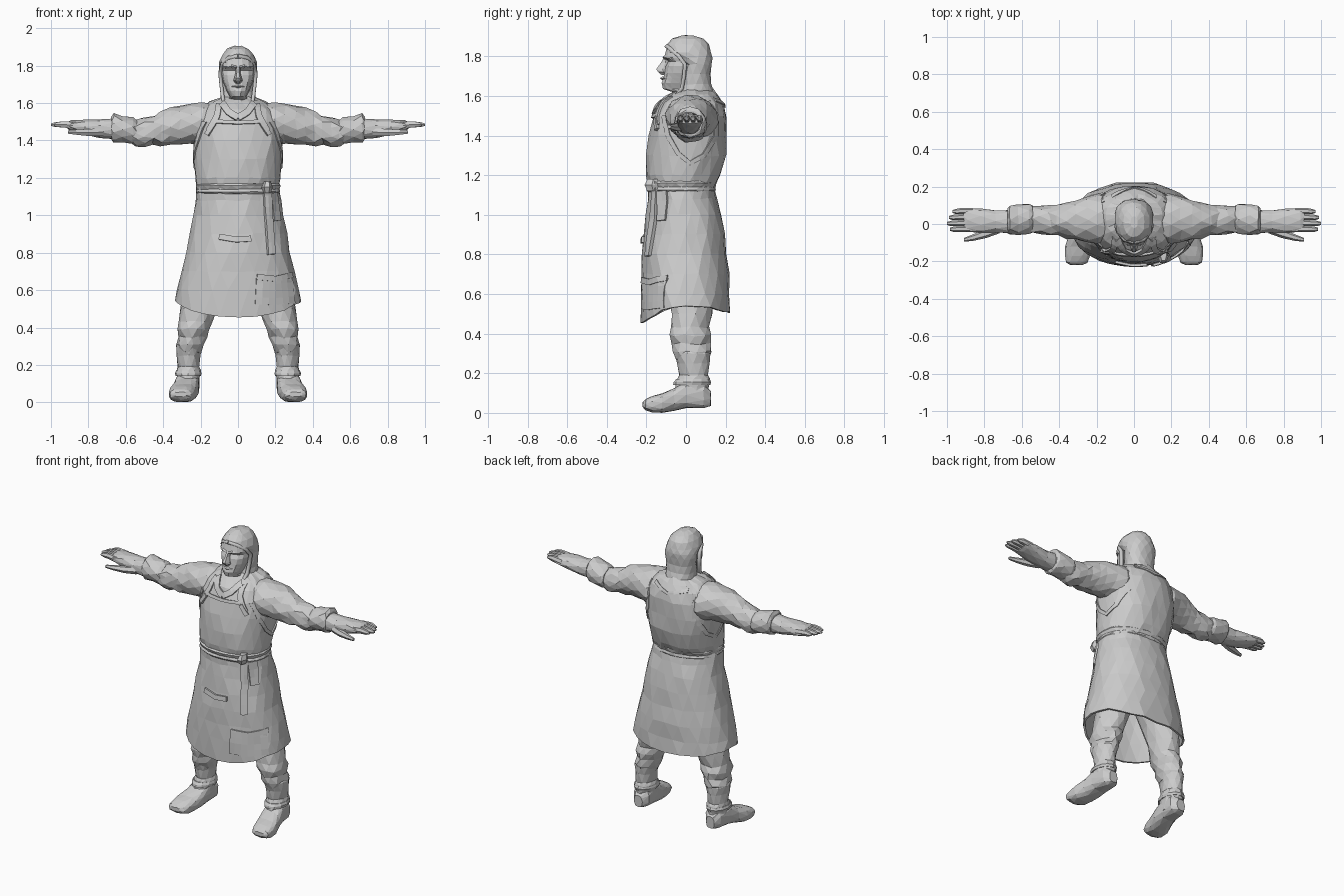
import bpy, bmesh, math, random
from mathutils import Vector
from mathutils.bvhtree import BVHTree

random.seed(4)
if "Cube" in bpy.data.objects:
    bpy.data.objects.remove(bpy.data.objects["Cube"], do_unlink=True)

clay = bpy.data.materials.new("plain_grey")
clay.use_nodes = True
GREY = (0.6, 0.6, 0.6, 1)
clay.diffuse_color = GREY
clay.node_tree.nodes["Principled BSDF"].inputs["Base Color"].default_value = GREY


def finish(name, bm, mirror=False, thickness=0.0, offset=0.0):
    """Turn a bmesh into a flat-shaded object with optional thickness and mirror."""
    bmesh.ops.recalc_face_normals(bm, faces=bm.faces)
    mesh = bpy.data.meshes.new(name)
    bm.to_mesh(mesh)
    bm.free()
    mesh.materials.append(clay)
    obj = bpy.data.objects.new(name, mesh)
    bpy.context.collection.objects.link(obj)
    if thickness:
        solid = obj.modifiers.new("Thickness", "SOLIDIFY")
        solid.thickness, solid.offset = thickness, offset
    if mirror:
        flip = obj.modifiers.new("Mirror", "MIRROR")
        flip.use_mirror_merge = False
    return obj


def place(axis, along, a, b):
    return {"x": (along, a, b), "y": (a, along, b), "z": (a, b, along)}[axis]


def loft(name, axis, sections, sides=12, power=2.0, jitter=0.0, mirror=False,
         open_start=False, thickness=0.0, hem=None):
    """Skin rounded sections, each given as (along, a_min, a_max, b_min, b_max)."""
    bm = bmesh.new()
    rings = []
    for index, (along, a0, a1, b0, b1) in enumerate(sections):
        ring = []
        for k in range(sides):
            angle = math.tau * (k + 0.5 * (index % 2) * (jitter > 0)) / sides
            c, s = math.cos(angle), math.sin(angle)
            a = (a0 + a1) / 2 + (a1 - a0) / 2 * math.copysign(abs(c) ** (2 / power), c)
            b = (b0 + b1) / 2 + (b1 - b0) / 2 * math.copysign(abs(s) ** (2 / power), s)
            height = hem(b) if hem and index == 0 else along
            spot = Vector(place(axis, height, a, b))
            spot += Vector([random.uniform(-jitter, jitter) for _ in "xyz"])
            ring.append(bm.verts.new(spot))
        rings.append(ring)
    for index, (low, high) in enumerate(zip(rings, rings[1:])):
        for k in range(sides):
            n = (k + 1) % sides
            if jitter and index % 2:
                bm.faces.new((low[k], low[n], high[n]))
                bm.faces.new((low[k], high[n], high[k]))
            else:
                bm.faces.new((low[k], low[n], high[k]))
                bm.faces.new((low[n], high[n], high[k]))
    if not open_start:
        bm.faces.new(rings[0])
    bm.faces.new(rings[-1])
    return finish(name, bm, mirror, thickness)


def upright(rows):
    """Sections centred on x from (z, half_width, front, back)."""
    return [(z, -w, w, front, back) for z, w, front, back in rows]


# Long apron coat, from flared hem to shoulders
def coat_hem(y):
    return 0.54 - (1.75 if y < 0 else 0.72) * y * y


coat = loft("apron_coat", "z", upright([
    (.5, .335, -.22, .22), (.6, .32, -.22, .215), (.7, .298, -.22, .21),
    (.8, .275, -.215, .2), (.9, .255, -.205, .19), (1, .235, -.195, .175),
    (1.08, .222, -.185, .15), (1.14, .215, -.185, .14), (1.2, .222, -.2, .165),
    (1.3, .23, -.195, .195), (1.4, .235, -.182, .2), (1.5, .235, -.16, .195),
    (1.56, .2, -.13, .18), (1.6, .15, -.085, .155), (1.63, .07, -.04, .13)]),
    sides=24, power=2.2, jitter=.005, open_start=True, thickness=.012, hem=coat_hem)
surface = BVHTree.FromPolygons([v.co.copy() for v in coat.data.vertices],
                               [tuple(p.vertices) for p in coat.data.polygons])


def strip(name, facing, path, width, thick=.012, mirror=False, across=2, closed=False):
    """Lay a cloth band on the coat, following a 2D path seen from one direction."""
    points = [Vector(p) for p in path]
    if closed:
        points.append(points[0])
    dense = []
    for p, q in zip(points, points[1:]):
        dense += [p.lerp(q, t / 3) for t in range(3)]
    dense.append(points[-1])
    ray = Vector({"front": (0, 1, 0), "back": (0, -1, 0), "side": (-1, 0, 0)}[facing])
    bm = bmesh.new()
    rows = []
    for i, p in enumerate(dense):
        tangent = (dense[min(i + 1, len(dense) - 1)] - dense[max(i - 1, 0)]).normalized()
        normal = Vector((-tangent.y, tangent.x))
        row = []
        for j in range(across + 1):
            u, z = p + normal * width * (j / across - 0.5)
            start = Vector((0, u, z) if facing == "side" else (u, 0, z)) - ray
            hit, facet, _, _ = surface.ray_cast(start, ray)
            if hit is None:
                hit, facet, _, _ = surface.find_nearest(start + ray * 0.85)
            row.append(bm.verts.new(hit - ray * .008))
        rows.append(row)
    for low, high in zip(rows, rows[1:]):
        for j in range(across):
            bm.faces.new((low[j], low[j + 1], high[j + 1], high[j]))
    return finish(name, bm, mirror, thick)


# Apron trim, straps, collar, pockets and ties
strip("armhole_trim", "side", [(-.11, 1.5), (-.09, 1.4), (-.04, 1.31), (.02, 1.26),
      (.09, 1.3), (.15, 1.4), (.15, 1.5), (.11, 1.57)], .022, mirror=True)
strip("shoulder_strap", "front", [(.1, 1.59), (.11, 1.53), (.155, 1.45)], .03, .02, True)
strip("strap_tie", "front", [(.125, 1.49), (.165, 1.43)], .022, .03, True)
strip("bib_edge", "front", [(-.125, 1.5), (0, 1.495), (.125, 1.5)], .018, .02)
strip("shirt_collar", "front", [(.085, 1.595), (.05, 1.55), (0, 1.52)], .035, .025, True)
strip("back_neckline", "back", [(-.12, 1.58), (0, 1.55), (.12, 1.58)], .018)
strip("patch_pocket", "front", [(.095, .6), (.2, .595), (.295, .605)], .15, .012, across=4)
strip("pocket_flap", "front", [(.1, .67), (.2, .66), (.285, .68)], .03, .022)
strip("slit_pocket", "front", [(-.1, .885), (-.01, .87), (.07, .875)], .03, .022)
strip("long_tie", "front", [(.15, 1.17), (.16, .98), (.175, .79)], .036, .035)
strip("short_tie", "front", [(.185, 1.12), (.205, .97)], .035, .025)
loft("waist_belt", "z", upright([(1.115, .219, -.192, .145), (1.125, .226, -.202, .152),
     (1.14, .221, -.196, .147), (1.16, .228, -.205, .156), (1.17, .221, -.197, .152)]),
     sides=24, power=2.2, jitter=.002)
loft("belt_knot", "z", [(1.12, .135, .175, -.2, -.13), (1.15, .125, .185, -.215, -.13),
     (1.18, .14, .175, -.2, -.13)], sides=6)

# Hooded head: cloth cap, face and rim
loft("hood", "z", upright([(1.56, .13, -.06, .16), (1.61, .095, -.05, .145),
     (1.66, .093, -.03, .128), (1.71, .098, -.02, .125), (1.76, .102, -.02, .13),
     (1.79, .103, -.06, .132), (1.82, .1, -.104, .13), (1.86, .084, -.095, .115),
     (1.89, .057, -.07, .088), (1.905, .02, -.02, .04)]),
     sides=14, power=2.2, jitter=.002)
loft("face", "z", upright([(1.57, .06, -.05, .08), (1.62, .055, -.07, .08),
     (1.635, .045, -.118, .06), (1.665, .06, -.125, .06), (1.69, .07, -.116, .06),
     (1.715, .08, -.11, .06), (1.75, .087, -.104, .06), (1.775, .085, -.09, .06),
     (1.795, .088, -.112, .06), (1.84, .08, -.1, .06)]), sides=14, power=2.3)
loft("nose", "z", upright([(1.705, .014, -.125, -.08), (1.72, .025, -.145, -.08),
     (1.735, .02, -.155, -.08), (1.765, .012, -.132, -.08), (1.795, .014, -.112, -.08)]),
     sides=6)
loft("brow", "x", [(.006, -.118, -.08, 1.783, 1.8), (.035, -.117, -.07, 1.785, 1.808),
     (.07, -.085, -.04, 1.78, 1.8)], sides=6, mirror=True)
loft("lips", "x", [(-.035, -.108, -.08, 1.684, 1.692), (0, -.132, -.08, 1.678, 1.7),
     (.035, -.108, -.08, 1.684, 1.692)], sides=6)


def tube(name, path, radius, mirror=False):
    curve = bpy.data.curves.new(name, "CURVE")
    curve.dimensions = "3D"
    curve.bevel_depth, curve.bevel_resolution = radius, 0
    curve.use_fill_caps = True
    spline = curve.splines.new("POLY")
    spline.points.add(len(path) - 1)
    for point, spot in zip(spline.points, path):
        point.co = (*spot, 1)
    curve.materials.append(clay)
    obj = bpy.data.objects.new(name, curve)
    bpy.context.collection.objects.link(obj)
    if mirror:
        obj.modifiers.new("Mirror", "MIRROR").use_mirror_merge = False


tube("hood_rim", [(0, -.097, 1.85), (.05, -.083, 1.84), (.085, -.04, 1.805),
     (.096, -.005, 1.76), (.09, -.01, 1.7), (.083, -.02, 1.64), (.075, -.06, 1.59)],
     .013, mirror=True)

# Sleeves with wrinkles and a flared cuff
loft("sleeve", "x", [(.12, -.08, .15, 1.4, 1.6), (.19, -.105, .165, 1.37, 1.605),
     (.25, -.1, .15, 1.385, 1.593), (.31, -.09, .13, 1.38, 1.588),
     (.36, -.075, .115, 1.38, 1.575), (.41, -.065, .105, 1.37, 1.553),
     (.45, -.058, .1, 1.38, 1.535), (.5, -.055, .1, 1.368, 1.52),
     (.54, -.05, .1, 1.37, 1.508), (.58, -.045, .095, 1.39, 1.505)],
     jitter=.007, mirror=True)
loft("cuff", "x", [(.54, -.045, .1, 1.385, 1.51), (.56, -.055, .108, 1.38, 1.522),
     (.62, -.057, .105, 1.387, 1.535), (.665, -.06, .1, 1.39, 1.547),
     (.675, -.05, .085, 1.4, 1.53)], sides=10, jitter=.003, mirror=True)

# Hands with fingers and thumb
loft("hand", "x", [(.64, -.05, .075, 1.405, 1.52), (.74, -.047, .075, 1.415, 1.512),
     (.82, -.047, .082, 1.43, 1.513), (.89, -.045, .086, 1.45, 1.508),
     (.91, -.04, .08, 1.46, 1.5)], sides=10, power=2.4, jitter=.002, mirror=True)
for label, y, tip in (("little", .069, .97), ("ring", .037, .99),
                      ("middle", .005, 1.0), ("index", -.026, .985)):
    loft(label + "_finger", "x", [(.86, y - .017, y + .017, 1.455, 1.5),
         (.93, y - .017, y + .016, 1.467, 1.505), (tip - .02, y - .016, y + .012, 1.47, 1.5),
         (tip, y - .01, y + .006, 1.478, 1.49)], sides=6, mirror=True)
loft("thumb", "x", [(.72, -.05, 0, 1.42, 1.47), (.79, -.075, -.025, 1.42, 1.465),
     (.86, -.09, -.055, 1.428, 1.46), (.91, -.095, -.075, 1.435, 1.455)],
     sides=6, mirror=True)

# Trousers gathered into boots
loft("trouser_leg", "z", [(.27, .2, .32, -.05, .11), (.31, .185, .33, -.07, .125),
     (.35, .165, .325, -.07, .12), (.39, .15, .325, -.085, .125),
     (.43, .135, .318, -.075, .12), (.5, .115, .31, -.075, .13),
     (.6, .08, .29, -.09, .135), (.75, .02, .25, -.1, .14), (.9, 0, .2, -.1, .12)],
     jitter=.007, mirror=True)
loft("boot_shaft", "z", [(.06, .205, .325, -.05, .115), (.13, .205, .325, -.055, .115),
     (.17, .2, .33, -.045, .122), (.19, .207, .322, -.035, .115),
     (.25, .2, .326, -.045, .12), (.3, .192, .33, -.06, .125),
     (.315, .2, .32, -.05, .115)], jitter=.003, mirror=True)
loft("boot_foot", "y", [(.125, .235, .295, .035, .11), (.09, .208, .32, .025, .15),
     (0, .205, .335, .022, .16), (-.06, .21, .35, .01, .125),
     (-.12, .222, .368, 0, .1), (-.17, .235, .372, .003, .085),
     (-.205, .25, .365, .015, .07), (-.218, .275, .345, .03, .055)],
     sides=12, power=2.7, jitter=.002, mirror=True)
loft("boot_strap", "z", [(.14, .199, .333, -.065, .122), (.155, .195, .337, -.062, .127),
     (.17, .2, .331, -.05, .12)], sides=12, mirror=True)
